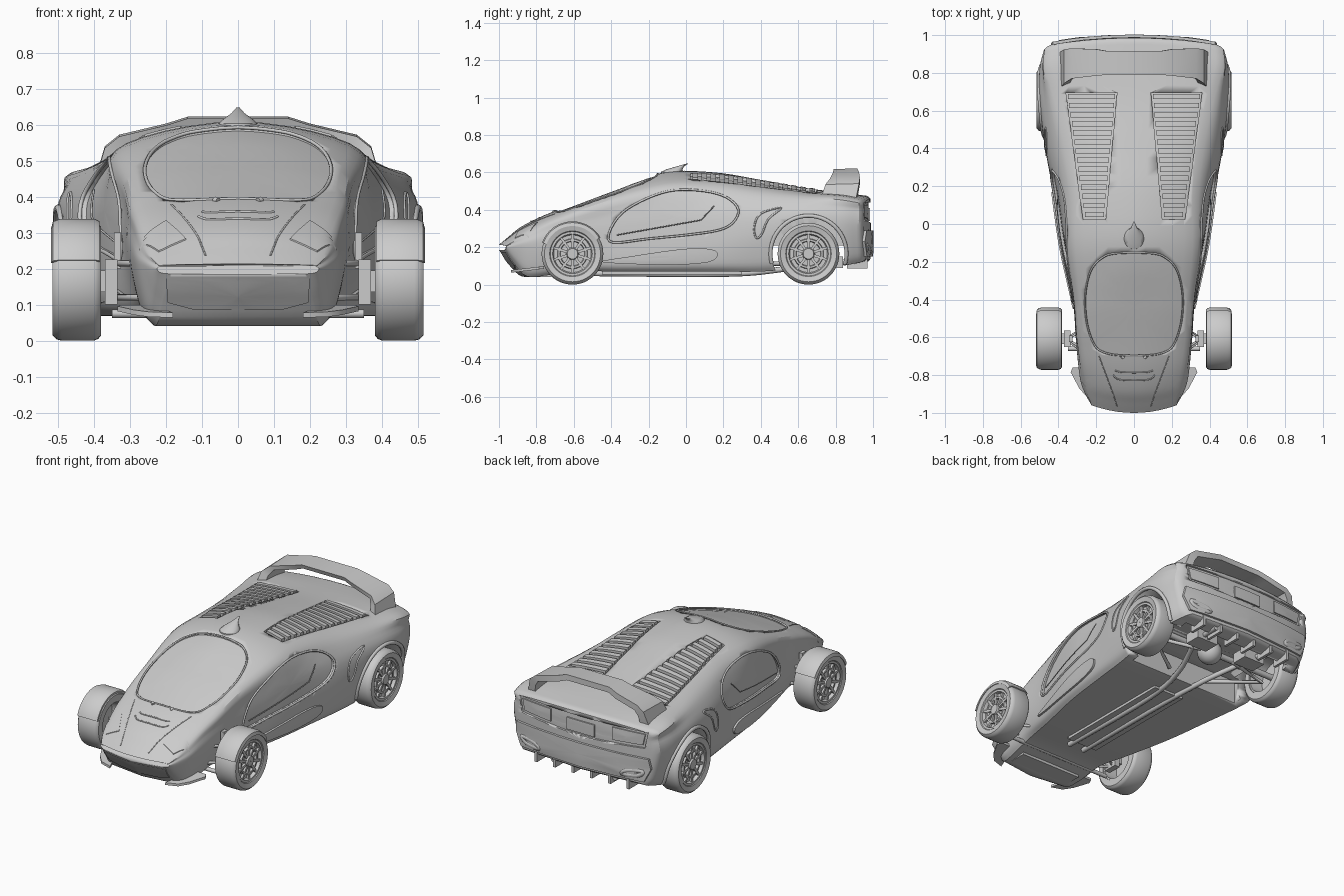
import bpy, bmesh
from math import sin, cos, pi, radians
from mathutils import Vector, Matrix
from mathutils.bvhtree import BVHTree

if "Cube" in bpy.data.objects:
    bpy.data.objects.remove(bpy.data.objects["Cube"])


# ---------- helpers ----------
def smooth(pts, n, closed=False):
    """Catmull-Rom curve through points of any dimension."""
    m, out = len(pts), []
    get = (lambda i: pts[i % m]) if closed else (lambda i: pts[max(0, min(m - 1, i))])
    for i in range(m if closed else m - 1):
        for k in range(n):
            t = k / n
            out.append(tuple(.5 * (2 * b + (c - a) * t + (2 * a - 5 * b + 4 * c - d) * t * t
                                   + (3 * b - a - 3 * c + d) * t ** 3)
                             for a, b, c, d in zip(get(i - 1), get(i), get(i + 1), get(i + 2))))
    return out if closed else out + [tuple(pts[-1])]


def dense(pts, n, closed=True):
    out = []
    for a, b in zip(pts, pts[1:] + pts[:1] if closed else pts[1:]):
        out += [tuple(p + (q - p) * k / n for p, q in zip(a, b)) for k in range(n)]
    return out if closed else out + [pts[-1]]


def finish(name, bm, mirror=False, angle=35):
    bmesh.ops.recalc_face_normals(bm, faces=bm.faces)
    me = bpy.data.meshes.new(name)
    bm.to_mesh(me)
    bm.free()
    ob = bpy.data.objects.new(name, me)
    bpy.context.collection.objects.link(ob)
    bpy.ops.object.select_all(action='DESELECT')
    ob.select_set(True)
    bpy.context.view_layer.objects.active = ob
    bpy.ops.object.shade_smooth_by_angle(angle=radians(angle))
    if mirror:
        ob.modifiers.new("mirror", 'MIRROR')
    return ob


def skin(bm, rows, ring=True, loop=False):
    """Quads between rows of points."""
    vs = [[bm.verts.new(p) for p in r] for r in rows]
    n = len(rows[0])
    for a, b in zip(vs, vs[1:] + vs[:1] if loop else vs[1:]):
        for i in range(n if ring else n - 1):
            j = (i + 1) % n
            bm.faces.new((a[i], a[j], b[j], b[i]))
    return vs


def capped(bm, rows):
    vs = skin(bm, rows)
    bm.faces.new(vs[0])
    bm.faces.new(vs[-1])


def box(bm, x0, x1, y0, y1, z0, z1):
    capped(bm, [[(x, y, z) for y, z in ((y0, z0), (y1, z0), (y1, z1), (y0, z1))] for x in (x0, x1)])


def lathe(bm, prof, cy, cz, a0=0, a1=360, n=48, closed=False):
    """Spin (radius, x) profile about an axle along x."""
    full = a1 - a0 == 360
    rows = []
    for i in range(n if full else n + 1):
        a = radians(a0 + (a1 - a0) * i / n)
        rows.append([(x, cy - r * cos(a), cz + r * sin(a)) for r, x in prof])
    vs = skin(bm, rows, closed, full)
    if closed and not full:
        bm.faces.new(vs[0])
        bm.faces.new(vs[-1])


def tube(name, paths, r, mirror=True, cyclic=False):
    cu = bpy.data.curves.new(name, 'CURVE')
    cu.dimensions, cu.bevel_depth, cu.bevel_resolution, cu.use_fill_caps = '3D', r, 2, True
    for p in paths:
        for s in ((1, -1) if mirror else (1,)):
            sp = cu.splines.new('POLY')
            sp.points.add(len(p) - 1)
            sp.use_cyclic_u = cyclic
            for q, v in zip(sp.points, p):
                q.co = (s * v[0], v[1], v[2], 1)
    bpy.context.collection.objects.link(bpy.data.objects.new(name, cu))


# ---------- body shell: stations along y ----------
# y, floor z, sill w, widest w, z, shoulder w, z, roof edge w, z, top z
STATIONS = [
    (-1.0, .185, .215, .225, .20, .215, .205, .20, .21, .213),
    (-.95, .115, .235, .255, .20, .25, .225, .22, .245, .255),
    (-.88, .045, .255, .28, .20, .275, .25, .23, .29, .31),
    (-.76, .05, .27, .295, .21, .29, .29, .25, .345, .37),
    (-.60, .075, .28, .305, .22, .305, .32, .27, .40, .43),
    (-.40, .07, .32, .325, .22, .32, .36, .285, .47, .505),
    (-.12, .07, .38, .385, .24, .37, .42, .31, .54, .60),
    (.15, .07, .415, .425, .25, .40, .42, .31, .545, .60),
    (.40, .07, .445, .47, .28, .445, .42, .33, .52, .56),
    (.65, .09, .475, .50, .32, .478, .42, .38, .49, .515),
    (.85, .10, .475, .50, .32, .485, .41, .43, .475, .49),
    (.965, .12, .44, .475, .32, .465, .40, .43, .455, .475)]


def bow(x, y):
    return x * x * (.8 * max(0, (-.6 - y) / .4) - .2 * max(0, (y - .6) / .4))


def section(row, s=1.0, dy=0.0):
    y, zb, ws, wm, zm, wh, zh, wr, zr, zt = row
    pts = [(ws - .03, zb), (ws, zb + .25 * (zm - zb)), (wm, zm), (wh, zh), (wr, zr), (0, zt), (-wr, zr)]
    half = [(0, zb)] + smooth(pts, 5)[:-5]
    half[-1] = (0, zt)
    full = half + [(-x, z) for x, z in half[-2:0:-1]]
    return [(x * s, y + dy + bow(x * s, y), .3 + (z - .3) * s) for x, z in full]


bm = bmesh.new()
rows = [section(r) for r in smooth(STATIONS, 5)]
rows += [section(STATIONS[-1], s, d) for s, d in ((.97, .012), (.92, .02), (.6, .024), (.3, .024), (.04, .024))]
capped(bm, rows)
bmesh.ops.recalc_face_normals(bm, faces=bm.faces)
BVH = BVHTree.FromBMesh(bm)
body = finish("body_shell", bm, angle=28)

VIEW = {'top': lambda a, b: Vector((a, b, 2)), 'side': lambda a, b: Vector((2, a, b)),
        'rear': lambda a, b: Vector((a, 2, b)), 'front': lambda a, b: Vector((a, -2, b))}
OUT = {'top': Vector((0, 0, 1)), 'side': Vector((1, 0, 0)), 'rear': Vector((0, 1, 0)), 'front': Vector((0, -1, 0))}


def project(p, view, off=0.0):
    o = VIEW[view](*p)
    hit = BVH.ray_cast(o, -OUT[view])[0] or BVH.find_nearest(o - 1.6 * OUT[view])[0]
    return hit + OUT[view] * off


def patch(name, outline, view, lo, hi, mirror=True):
    """Solid panel following the body between two offsets."""
    bm = bmesh.new()
    c = [sum(v) / len(outline) for v in zip(*outline)]
    rings = [[tuple(m + (p - m) * s for p, m in zip(q, c)) for q in outline] for s in (.04, .3, .55, .8, 1)]
    capped(bm, [[project(p, view, lo) for p in r] for r in rings]
           + [[project(p, view, hi) for p in r] for r in rings[::-1]])
    return finish(name, bm, mirror)


def trim(name, paths, view, r, mirror=True, cyclic=False):
    tube(name, [[project(p, view) for p in q] for q in paths], r, mirror, cyclic)


def carve(cutter):
    cutter.hide_render = True
    mod = body.modifiers.new("cut", 'BOOLEAN')
    mod.operation, mod.solver, mod.object = 'DIFFERENCE', 'EXACT', cutter
    bpy.context.view_layer.objects.active = body
    bpy.ops.object.modifier_apply(modifier="cut")
    bpy.data.objects.remove(cutter)


# ---------- recessed glass, louvre beds, tail panel, wheel wells ----------
h = [(.09, -.155), (.17, -.18), (.23, -.25), (.258, -.38), (.25, -.52), (.215, -.63), (.17, -.675), (.08, -.695)]
screen = smooth(h + [(-x, y) for x, y in h[::-1]], 4, True)
window = smooth([(-.39, .225), (-.41, .28), (-.34, .385), (-.2, .465), (-.06, .505), (.1, .50), (.22, .465),
                 (.28, .40), (.25, .33), (.17, .29), (0, .265), (-.2, .245)], 4, True)
louvre_bed = dense([(.15, .025), (.27, .025), (.36, .695), (.09, .695)], 8)
tail = dense([(-.42, .44), (.42, .44), (.40, .345), (.1, .33), (-.1, .33), (-.40, .345)], 6)
carve(patch("cut_screen", screen, 'top', -.01, .06, False))
carve(patch("cut_window", window, 'side', -.018, .08))
carve(patch("cut_louvre", louvre_bed, 'top', -.014, .05))
carve(patch("cut_tail", tail, 'rear', -.012, .06, False))
b = bmesh.new()
lathe(b, [(.001, .34), (.197, .34), (.197, .62), (.001, .62)], .655, .165, closed=True)
carve(finish("cut_arch", b, True))
b = bmesh.new()
box(b, -.37, .37, .43, .89, -.1, .21)
carve(finish("cut_rear_bay", b))

# ---------- trims and panel lines ----------
trim("windscreen_seal", [screen], 'top', .005, False, True)
trim("window_seal", [window], 'side', .006, True, True)
trim("door_glass_line", [dense([(-.37, .265), (.08, .345), (.15, .42)], 6, False)], 'side', .003)
trim("arch_lip", [[(.655 + .203 * cos(a), .165 + .203 * sin(a)) for a in
                   (radians(-15 + 7 * i) for i in range(31))]], 'side', .011)
trim("hood_seams", [dense([(.09, -.965), (.11, -.9), (.185, -.70)], 5, False)], 'top', .0025)
trim("hood_vent", [smooth([(-.11, -.80), (-.07, -.825), (.07, -.825), (.11, -.80)], 4),
                   smooth([(-.1, -.775), (-.06, -.785), (.06, -.785), (.1, -.775)], 4)], 'top', .004, False)
trim("wiper_pivots", [[(.055, -.71), (.065, -.70)]], 'top', .009)
patch("headlight", dense([(.145, -.90), (.22, -.915), (.275, -.84), (.20, -.795)], 5), 'top', -.01, .004)
patch("nose_panel", dense([(-.2, .172), (.2, .172), (.195, .105), (.12, .085), (-.12, .085), (-.195, .105)], 5),
      'front', -.01, .005, False)
patch("side_skirt", smooth([(-.45, .12), (-.3, .15), (-.02, .19), (.13, .19), (.17, .16), (.12, .12), (-.1, .105)],
                           3, True), 'side', -.02, .012)
trim("side_intake", [smooth([(.375, .25), (.365, .31), (.40, .38), (.51, .41), (.44, .35), (.405, .27)], 4, True)],
     'side', .005, True, True)

# ---------- louvre slats ----------
for i in range(14):
    t, y = i / 13, .05 + .625 * i / 13
    x0, x1 = .16 - .06 * t, .26 + .09 * t
    patch("louvre_slat", dense([(x0, y - .014), (x1, y - .014), (x1, y + .014), (x0, y + .014)], 3),
          'top', -.018, .006)

# ---------- roof scoop ----------
b = bmesh.new()
capped(b, [[(r * cos(a), y + 1.1 * r * sin(a), z) for a in (2 * pi * k / 24 for k in range(24))]
           for r, y, z in ((.055, -.075, .575), (.053, -.075, .603), (.04, -.062, .616), (.018, -.03, .632),
                           (.004, .01, .648))])
finish("roof_scoop", b, angle=50)

# ---------- rear wing: half, mirrored ----------
b = bmesh.new()
skin(b, [[(x, y0, z), (x, y1, z + .005), (x - d, y1, z - .028), (x - d, y0 + .01, z - .025)] for x, z, y0, y1, d in
         ((0, .617, .79, .915, 0), (.14, .617, .79, .915, .004), (.2, .598, .785, .925, .01),
          (.33, .567, .77, .93, .015), (.37, .535, .745, .925, .035), (.392, .46, .72, .91, .045))])
finish("rear_wing", b, True)

# ---------- tail: plate, lamps, bumper, vents, diffuser ----------
patch("number_plate", dense([(-.09, .41), (.09, .41), (.09, .34), (-.09, .34)], 3), 'rear', -.02, -.004, False)
patch("tail_lamp", dense([(.2, .425), (.40, .425), (.385, .36), (.2, .352)], 4), 'rear', -.02, -.005)
patch("rear_bumper", dense([(-.43, .29), (.43, .29), (.44, .23), (.40, .15), (-.40, .15), (-.44, .23)], 8),
      'rear', -.03, .014, False)
trim("bumper_vent", [smooth([(.27, .175), (.36, .18), (.39, .21), (.3, .2)], 4, True)], 'rear', .017, True, True)
b = bmesh.new()
for x in (.06, .18, .30):
    box(b, x - .008, x + .008, .86, .97, .085, .15)
finish("diffuser_fins", b, True)

# ---------- wheels and front fenders ----------
TYRE = [(.112, .495), (.122, .508), (.15, .515), (.161, .505), (.165, .49), (.165, .40), (.16, .388), (.15, .38),
        (.115, .38)]
RIM = [(.001, .508), (.028, .508), (.034, .488), (.064, .486), (.068, .499), (.078, .499), (.081, .486), (.1, .486),
       (.106, .504), (.118, .504), (.114, .384), (.105, .384), (.1, .465), (.001, .465)]
for end, cy in (("front", -.607), ("rear", .655)):
    b = bmesh.new()
    lathe(b, TYRE, cy, .165, closed=True)
    finish(end + "_tyre", b, True)
    b = bmesh.new()
    lathe(b, RIM, cy, .165)
    for k in range(10):
        n = len(b.verts)
        box(b, .48, .499, -.007, .007, .03, .106)
        b.verts.ensure_lookup_table()
        bmesh.ops.transform(b, verts=b.verts[n:],
                            matrix=Matrix.Translation((0, cy, .165)) @ Matrix.Rotation(k * pi / 5, 4, 'X'))
    finish(end + "_rim", b, True)
b = bmesh.new()
lathe(b, [(.148, .384), (.166, .384), (.173, .398), (.173, .495), (.166, .514), (.148, .519), (.148, .514),
          (.167, .5), (.167, .395), (.148, .389)], -.607, .165, 20, 150, 28, True)
finish("front_fender", b, True)

# ---------- front splitter and suspension ----------
b = bmesh.new()
wing = [(.18, -.935), (.25, -.915), (.29, -.87), (.335, -.785), (.325, -.76), (.24, -.76)]
capped(b, [[(x, y, z + .12 * (y + .9)) for x, y in wing] for z in (.068, .082)])
finish("front_splitter", b, True)
b = bmesh.new()
box(b, .335, .37, -.65, -.565, .10, .225)
box(b, .325, .345, -.625, -.59, .2, .30)
box(b, .36, .40, -.635, -.58, .135, .195)
finish("front_upright", b, True)
tube("front_arms", [[(.24, -.70, .12), (.36, -.61, .12), (.24, -.53, .12)],
                    [(.26, -.67, .215), (.35, -.61, .215), (.26, -.55, .215)]], .009)
tube("steering_rack", [[(-.35, -.66, .075), (.35, -.66, .075)]], .012, False)

# ---------- underside and rear running gear ----------
b = bmesh.new()
box(b, -.1, .1, -.45, .3, .055, .08)
box(b, -.2, .2, -.82, -.72, .04, .07)
finish("floor_tunnel", b)
b = bmesh.new()
box(b, .1, .24, .74, .84, .09, .15)
finish("silencer", b, True)
b = bmesh.new()
bmesh.ops.create_uvsphere(b, u_segments=20, v_segments=12, radius=.07,
                          matrix=Matrix.Translation((0, .655, .16)))
finish("differential", b)
tube("rear_axle", [[(-.47, .655, .165), (.47, .655, .165)]], .018, False)
tube("rear_arms", [[(.12, .45, .11), (.39, .64, .12), (.12, .72, .11)]], .012)
tube("exhaust_pipes", [smooth([(.05, -.5, .06), (.05, .2, .056), (.09, .5, .08), (.17, .72, .12), (.19, .84, .12),
                               (.2, .95, .115)], 5)], .015)
